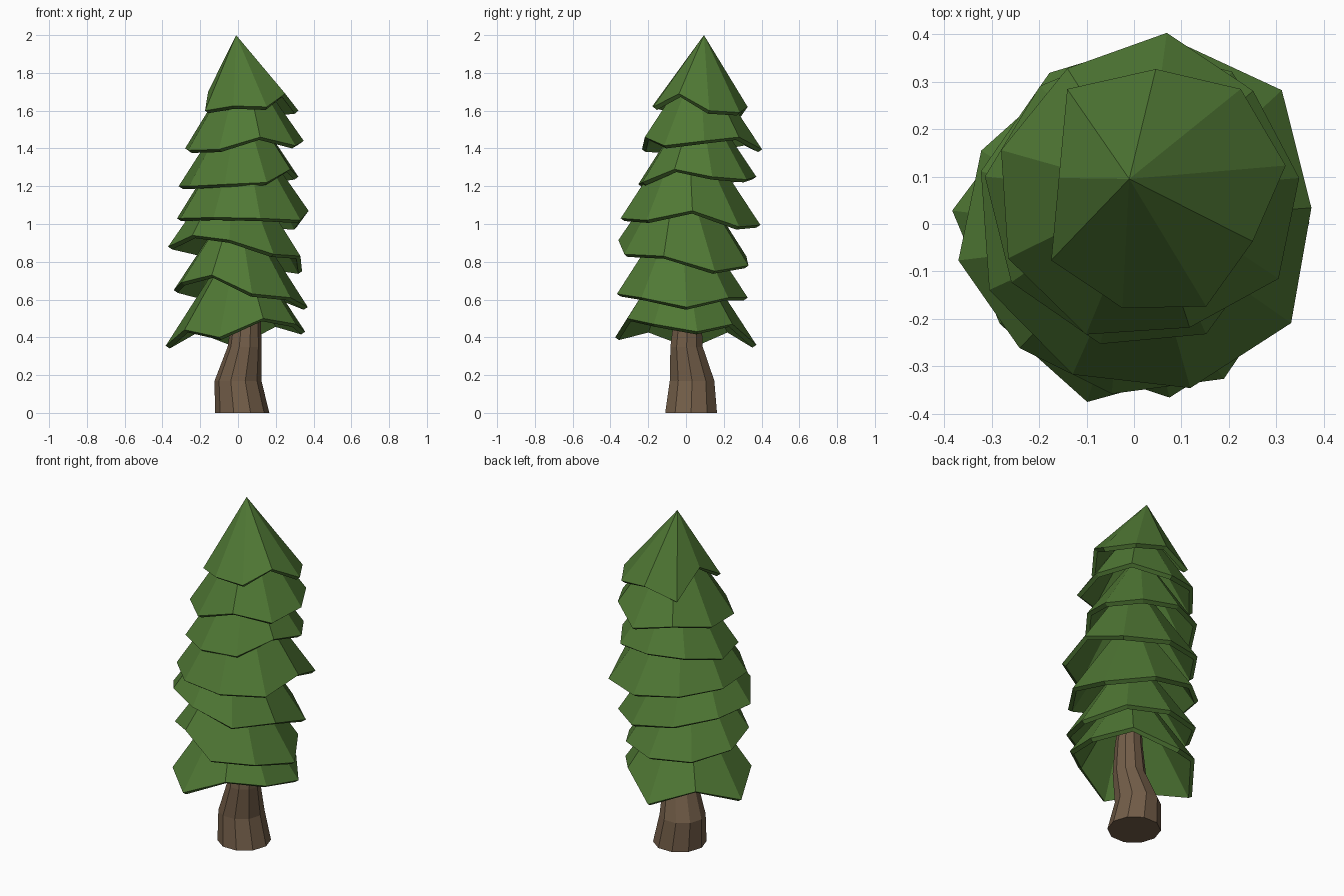
import bpy
from math import cos, sin, radians

if "Cube" in bpy.data.objects:
    bpy.data.objects.remove(bpy.data.objects["Cube"])


def material(name, color):
    m = bpy.data.materials.new(name)
    m.diffuse_color = (*color, 1)
    m.use_nodes = True
    m.node_tree.nodes["Principled BSDF"].inputs["Base Color"].default_value = m.diffuse_color
    return m


def mesh_object(name, verts, faces, mat):
    me = bpy.data.meshes.new(name)
    me.from_pydata(verts, [], faces)
    me.materials.append(mat)
    ob = bpy.data.objects.new(name, me)
    bpy.context.collection.objects.link(ob)
    return ob


green = material("needles", (0.08, 0.19, 0.035))
brown = material("bark", (0.17, 0.11, 0.065))


def tier(name, cx, cy, r, phase, apex, heights):
    """Hollow ragged cone; drooping rim points reach further out."""
    n = len(heights)
    mean = sum(heights) / n
    verts = []
    for i, z in enumerate(heights):
        a = radians(phase + i * 360 / n)
        d = r - 0.55 * (z - mean)
        verts.append((cx + d * cos(a), cy + d * sin(a), z))
    verts.append(apex or (cx * 0.6, cy, mean + 1.5 * r))
    ob = mesh_object(name, verts, [(i, (i + 1) % n, n) for i in range(n)], green)
    mod = ob.modifiers.new("thickness", 'SOLIDIFY')
    mod.thickness = 0.026
    mod.offset = -1


# Branch tiers, top to bottom: centre, radius, phase, rim heights
tiers = [
    (0.055, 0.067, 0.258, 12, (1.60, 1.59, 1.62, 1.56, 1.70, 1.60, 1.625, 1.62, 1.69)),
    (0.04, 0.07, 0.32, 5, (1.44, 1.46, 1.395, 1.43, 1.40, 1.39, 1.395, 1.46, 1.415)),
    (0.02, 0.065, 0.318, 14, (1.25, 1.235, 1.25, 1.24, 1.20, 1.20, 1.21, 1.22, 1.29)),
    (0.03, 0.01, 0.37, 4, (1.07, 0.985, 0.995, 1.02, 1.03, 1.03, 1.035, 1.03, 1.02)),
    (-0.03, -0.035, 0.36, 27, (0.75, 0.78, 0.83, 0.87, 0.88, 0.94, 0.915, 0.84, 0.83)),
    (-0.015, -0.03, 0.345, 5, (0.56, 0.61, 0.61, 0.62, 0.65, 0.69, 0.73, 0.63, 0.61)),
    (0.01, -0.02, 0.355, 13, (0.43, 0.47, 0.36, 0.44, 0.355, 0.44, 0.40, 0.50, 0.47)),
]
for k, t in enumerate(tiers):
    tier(f"branch_tier_{k + 1}", *t[:4], (-0.01, 0.095, 2.0) if k == 0 else None, t[4])

# Crooked tapering trunk: ring centre, height, radius
rings = [(0.022, 0.027, 0, 0.144), (0.0, 0.032, 0.17, 0.124),
         (0.035, 0.003, 0.35, 0.09), (0.045, 0.01, 0.52, 0.075), (0.02, 0.0, 0.8, 0.05)]
S = 10
verts = [(x + r * cos(radians(36 * i)), y + r * sin(radians(36 * i)), z)
         for x, y, z, r in rings for i in range(S)]
faces = [(k * S + i, k * S + (i + 1) % S, (k + 1) * S + (i + 1) % S, (k + 1) * S + i)
         for k in range(len(rings) - 1) for i in range(S)]
faces += [tuple(reversed(range(S))), tuple(range(len(verts) - S, len(verts)))]
mesh_object("trunk", verts, faces, brown)
